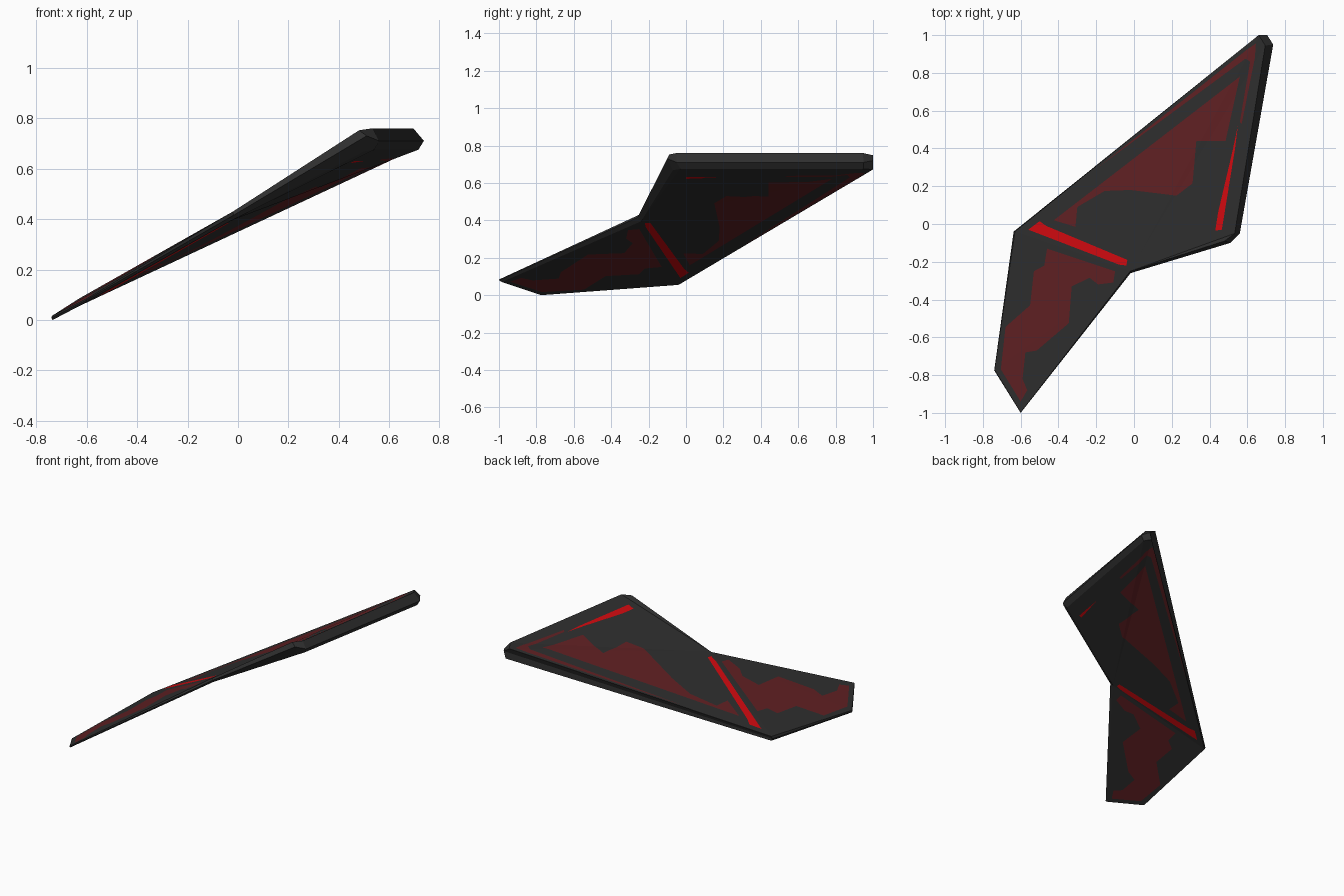
import bpy, bmesh
from mathutils import Vector
from mathutils.geometry import delaunay_2d_cdt

if "Cube" in bpy.data.objects:
    bpy.data.objects.remove(bpy.data.objects["Cube"])


def material(name, rgb):
    m = bpy.data.materials.new(name)
    m.diffuse_color = (*rgb, 1)
    m.use_nodes = True
    m.node_tree.nodes["Principled BSDF"].inputs["Base Color"].default_value = m.diffuse_color
    return m


MATS = [material("charcoal", (0.028, 0.028, 0.028)),
        material("dark red", (0.12, 0.015, 0.017)),
        material("bright red", (0.65, 0.003, 0.005))]

# Wing outline, counter-clockwise from the inner notch: top, rim and underside
TOP = [(-.02, -.25, .43), (.48, -.09, .752), (.533, -.05, .76), (.695, .945, .76),
       (.66, 1.0, .748), (-.63, -.04, .085), (-.738, -.772, .016), (-.60, -.997, .085)]
RIM = [(-.018, -.26, .415), (.51, -.10, .73), (.56, -.05, .71), (.737, .95, .71),
       (.705, 1.0, .72), (-.637, -.04, .07), (-.74, -.775, .008), (-.60, -1.0, .08)]
UNDER = [(-.025, -.24, .395), (.50, -.07, .668), (.54, -.03, .675), (.715, .95, .675),
         (.69, 1.0, .672), (-.63, -.04, .055), (-.735, -.775, 0), (-.603, -.985, .07)]

# Painted panels in plan
INNER = [(.56, .78), (-.425, .02), (-.31, -.015), (-.30, .09), (-.155, .175),
         (-.02, .18), (.225, .15), (.31, .215), (.33, .44), (.485, .44)]
OUTER = [(-.46, -.13), (-.10, -.25), (-.11, -.31), (-.19, -.32), (-.235, -.285),
         (-.33, -.33), (-.345, -.525), (-.515, -.67), (-.575, -.68), (-.59, -.82),
         (-.565, -.88), (-.60, -.94), (-.705, -.77), (-.68, -.545), (-.55, -.43),
         (-.53, -.25), (-.475, -.22)]
EDGE = [(-.19, .30), (.60, .925), (.645, .955), (.64, .88), (.57, .53),
        (.56, .54), (.615, .86), (.59, .875)]
FOLD = [(-.56, -.03), (-.50, .015), (-.465, -.01), (-.035, -.19), (-.04, -.22),
        (-.08, -.215)]
ROOT = [(.43, -.035), (.465, -.03), (.535, .40), (.55, .52), (.52, .38), (.445, .06)]
ROOT_UNDER = [(.445, 0), (.462, 0), (.50, .22)]


def ccw(poly):
    area = sum(a[0] * b[1] - b[0] * a[1] for a, b in zip(poly, poly[1:] + poly[:1]))
    return poly if area > 0 else poly[::-1]


def height(p, ring):
    """Height on the surface fanned out from the notch corner."""
    best = None
    a = ring[0]
    for b, c in zip(ring[1:], ring[2:]):
        d = (b[0] - a[0]) * (c[1] - a[1]) - (c[0] - a[0]) * (b[1] - a[1])
        v = ((p[0] - a[0]) * (c[1] - a[1]) - (c[0] - a[0]) * (p[1] - a[1])) / d
        w = ((b[0] - a[0]) * (p[1] - a[1]) - (p[0] - a[0]) * (b[1] - a[1])) / d
        u = 1 - v - w
        if best is None or min(u, v, w) > best[0]:
            best = (min(u, v, w), u * a[2] + v * b[2] + w * c[2])
    return best[1]


def skin(bm, ring, panels):
    """Cover one side, cutting the painted panels into its faces."""
    pts, faces, tints = [], [], []
    for poly, tint in [([p[:2] for p in ring], 0)] + panels:
        poly = ccw(poly) if tint else poly
        faces.append(list(range(len(pts), len(pts) + len(poly))))
        pts += [Vector(p) for p in poly]
        tints.append(tint)
    fan = [(0, i) for i in range(2, len(ring) - 1)]
    res = delaunay_2d_cdt(pts, fan, faces, 1, 1e-5, True)
    verts = [bm.verts.new((p[0], p[1], height(p, ring))) for p in res[0]]
    for tri, origin in zip(res[2], res[5]):
        if not origin:
            continue
        f = bm.faces.new([verts[i] for i in tri])
        f.material_index = max(tints[i] for i in origin)


bm = bmesh.new()
shared = [(INNER, 1), (OUTER, 1), (EDGE, 1), (FOLD, 2)]
skin(bm, TOP, shared + [(ROOT, 2)])
skin(bm, UNDER, shared + [(ROOT_UNDER, 2)])

# Bevelled rim joining both sides
rings = [[bm.verts.new(p) for p in ring] for ring in (TOP, RIM, UNDER)]
n = len(TOP)
for hi, lo in zip(rings, rings[1:]):
    for i in range(n):
        j = (i + 1) % n
        bm.faces.new((hi[i], lo[i], lo[j], hi[j]))
bmesh.ops.remove_doubles(bm, verts=bm.verts, dist=0.0008)
bmesh.ops.recalc_face_normals(bm, faces=bm.faces)

mesh = bpy.data.meshes.new("wing_plate")
bm.to_mesh(mesh)
bm.free()
for m in MATS:
    mesh.materials.append(m)
wing = bpy.data.objects.new("wing_plate", mesh)
bpy.context.collection.objects.link(wing)
